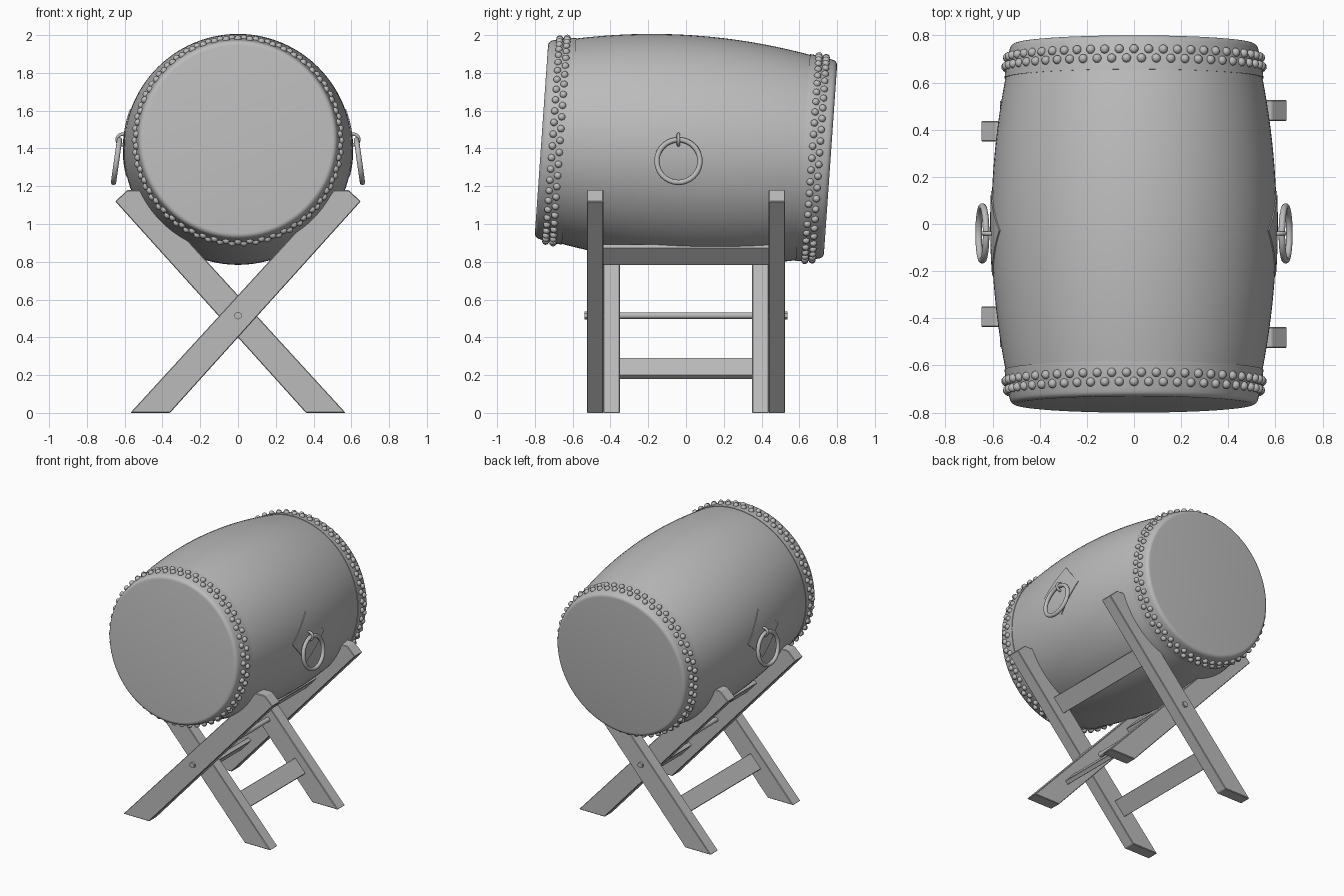
import bpy, bmesh, math
from math import cos, sin, pi, radians, sqrt
from mathutils import Matrix, Vector

if "Cube" in bpy.data.objects:
    bpy.data.objects.remove(bpy.data.objects["Cube"], do_unlink=True)

GREY = (0.5, 0.5, 0.5, 1)
mat = bpy.data.materials.new("plain_grey")
mat.use_nodes = True
mat.diffuse_color = GREY
mat.node_tree.nodes["Principled BSDF"].inputs["Base Color"].default_value = GREY

CENTRE = Matrix.Translation((0, 0, 1.395))
BACK = CENTRE @ Matrix.Rotation(radians(-94), 4, 'X')    # local z runs to the back head
FRONT = CENTRE @ Matrix.Rotation(radians(86), 4, 'X')    # local z runs to the front head


def finish(name, bm, smooth=True, bevel=0):
    bmesh.ops.recalc_face_normals(bm, faces=bm.faces[:])
    mesh = bpy.data.meshes.new(name)
    bm.to_mesh(mesh)
    bm.free()
    mesh.materials.append(mat)
    ob = bpy.data.objects.new(name, mesh)
    bpy.context.collection.objects.link(ob)
    if bevel:
        mod = ob.modifiers.new("soft_edges", 'BEVEL')
        mod.width = bevel
        mod.segments = 1
    if smooth:
        bpy.ops.object.select_all(action='DESELECT')
        ob.select_set(True)
        bpy.context.view_layer.objects.active = ob
        bpy.ops.object.shade_smooth_by_angle(angle=radians(35))
    return ob


def lathe(name, profile, matrix, steps=96):
    """Spin (radius, height) points round local z."""
    bm = bmesh.new()
    verts = [bm.verts.new((r, 0, h)) for r, h in profile]
    edges = [bm.edges.new(pair) for pair in zip(verts, verts[1:])]
    bmesh.ops.spin(bm, geom=verts + edges, cent=(0, 0, 0), axis=(0, 0, 1),
                   angle=2 * pi, steps=steps)
    bmesh.ops.remove_doubles(bm, verts=bm.verts[:], dist=0.0001)
    bm.transform(matrix)
    return finish(name, bm)


def prism(name, outline, y0, y1, bevel=0.004):
    """Extrude an x-z outline from y0 to y1."""
    bm = bmesh.new()
    face = bm.faces.new([bm.verts.new((x, y0, z)) for x, z in outline])
    new = bmesh.ops.extrude_face_region(bm, geom=[face])["geom"]
    bmesh.ops.translate(bm, vec=(0, y1 - y0, 0),
                        verts=[v for v in new if isinstance(v, bmesh.types.BMVert)])
    return finish(name, bm, False, bevel)


def torus(name, major, minor, location, rotation):
    bpy.ops.mesh.primitive_torus_add(major_radius=major, minor_radius=minor,
                                     major_segments=48, minor_segments=12,
                                     location=location, rotation=rotation)
    ob = bpy.context.object
    ob.name = name
    ob.data.materials.append(mat)
    bpy.ops.object.shade_smooth()


def cylinder(name, radius, y0, y1, z, sides):
    bm = bmesh.new()
    bmesh.ops.create_cone(bm, cap_ends=True, segments=sides, radius1=radius,
                          radius2=radius, depth=y1 - y0)
    bm.transform(Matrix.Translation((0, (y0 + y1) / 2, z)) @ Matrix.Rotation(pi / 2, 4, 'X'))
    return finish(name, bm)


def barrel_radius(s):
    return 0.605 - 0.06 * (s / 0.62) ** 2


# Barrel body
stations = [-0.64 + 1.28 * i / 32 for i in range(33)]
lathe("barrel", [(barrel_radius(s), s) for s in stations], BACK)

# Skins: band over the barrel, rounded rim and flat head
skin = [(0.53, 0.62), (0.549, 0.62), (0.545, 0.66), (0.538, 0.70), (0.529, 0.735)]
skin += [(0.499 + 0.028 * cos(a), 0.739 + 0.028 * sin(a))
         for a in [radians(15 * i) for i in range(1, 7)]]
skin += [(0, 0.767)]

# Staggered double row of studs round each skin
STUDS = 54
for side, matrix in (("front", FRONT), ("back", BACK)):
    lathe(side + "_skin", skin, matrix)
    bm = bmesh.new()
    for row, (s, r) in enumerate(((0.668, 0.544), (0.707, 0.537))):
        for i in range(STUDS):
            a = 2 * pi * (i + row / 2) / STUDS
            bmesh.ops.create_uvsphere(bm, u_segments=12, v_segments=8, radius=0.019,
                                      matrix=Matrix.Translation((r * cos(a), r * sin(a), s)))
    bm.transform(matrix)
    finish(side + "_studs", bm)

# Handles: curved diamond plate, eye and hanging ring
N = 12
for side, sign in (("left", 1), ("right", -1)):
    bm = bmesh.new()
    grid = []
    for i in range(N + 1):
        for j in range(N + 1):
            u, v = 2 * i / N - 1, 2 * j / N - 1
            s = -0.042 + 0.09 * (u + v)
            h = 0.032 + 0.09 * (u - v)
            r = barrel_radius(s) + 0.005
            grid.append(bm.verts.new((sign * sqrt(r * r - h * h), -h, s)))
    for i in range(N):
        for j in range(N):
            k = i * (N + 1) + j
            bm.faces.new([grid[k], grid[k + 1], grid[k + N + 2], grid[k + N + 1]])
    bm.transform(BACK)
    bmesh.ops.recalc_face_normals(bm, faces=bm.faces[:])
    if sum(f.normal.x for f in bm.faces) * sign < 0:
        bmesh.ops.reverse_faces(bm, faces=bm.faces[:])
    bmesh.ops.solidify(bm, geom=bm.faces[:], thickness=0.008)
    finish(side + "_handle_plate", bm)
    torus(side + "_handle_eye", 0.028, 0.009, (sign * 0.612, -0.04, 1.447), (pi / 2, 0, 0))
    torus(side + "_handle_ring", 0.114, 0.014, (sign * 0.643, -0.04, 1.333),
          (0, sign * radians(82), 0))

# Stand: crossed legs, the outer pair rising to +x and the inner pair to -x
leg = [(-0.57, 0), (-0.36, 0), (0.65, 1.12), (0.585, 1.18), (0.51, 1.18)]
along = Vector((0.675, 0.738))
across = Vector((-0.738, 0.675))


def rail_outline(z, lift, sign):
    """Board section lying along the leg, centred at height z."""
    mid = Vector(((z - 0.513) / 1.1, z)) + across * lift
    corners = [mid + along * a * 0.0625 + across * b * 0.015
               for a, b in ((-1, -1), (1, -1), (1, 1), (-1, 1))]
    return [(sign * p.x, p.y) for p in corners]


for pair, sign, y0, y1 in (("outer", 1, 0.437, 0.525), ("inner", -1, 0.35, 0.437)):
    outline = [(sign * x, z) for x, z in leg]
    prism("front_" + pair + "_leg", outline, -y1, -y0)
    prism("back_" + pair + "_leg", outline, y0, y1)
    prism(pair + "_upper_rail", rail_outline(0.83, 0.01, sign), -y0 - 0.01, y0 + 0.01, 0.002)
    prism(pair + "_lower_rail", rail_outline(0.235, 0, sign), -y0 - 0.01, y0 + 0.01, 0.002)

# Pivot rod with hexagonal nuts
cylinder("pivot_rod", 0.017, -0.53, 0.53, 0.515, 24)
cylinder("front_nut", 0.021, -0.538, -0.515, 0.515, 6)
cylinder("back_nut", 0.021, 0.515, 0.538, 0.515, 6)
